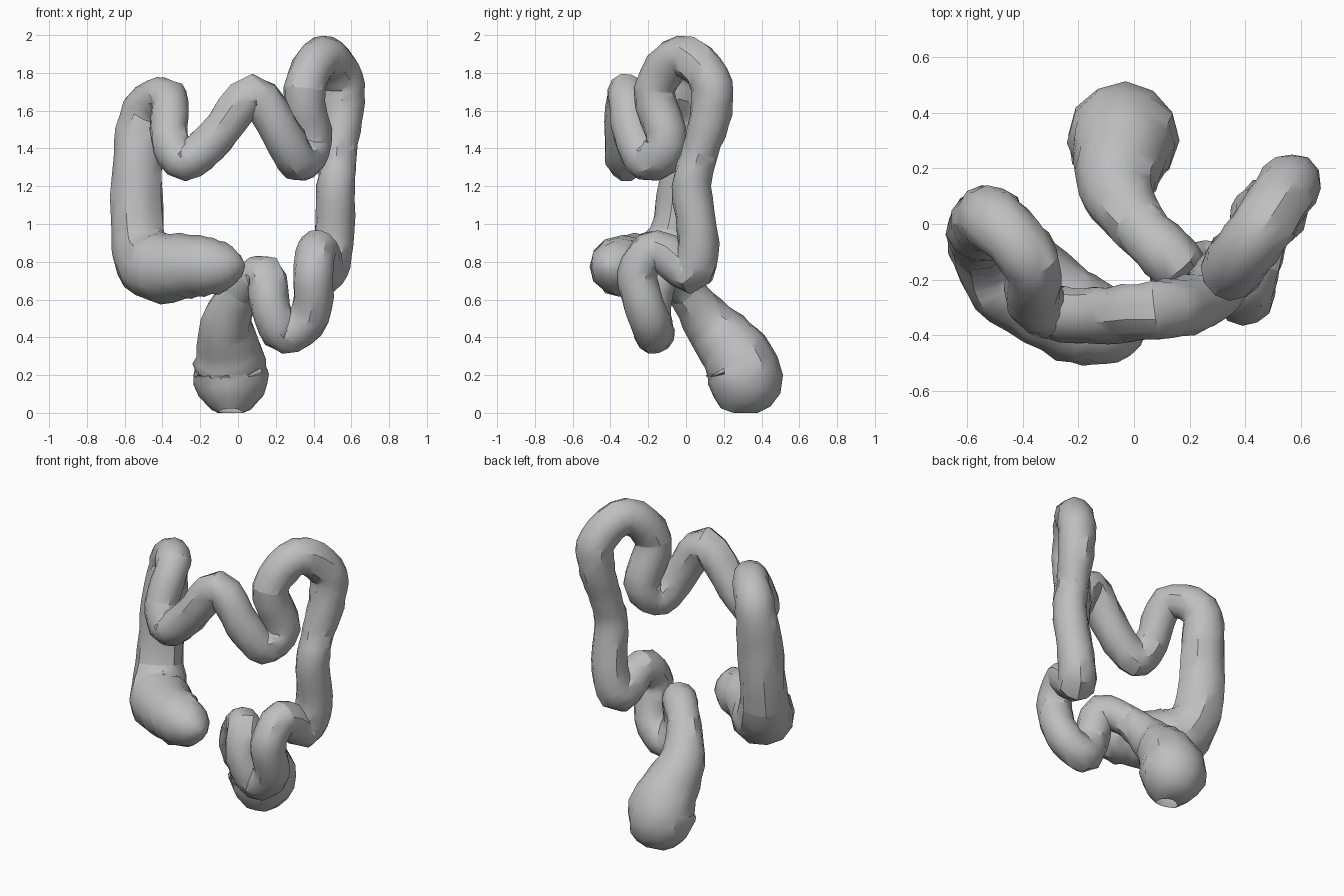
import bpy, bmesh, math, random
from mathutils import Vector

random.seed(4)
if "Cube" in bpy.data.objects:
    bpy.data.objects.remove(bpy.data.objects["Cube"], do_unlink=True)

SIDES, STEPS = 12, 4

mat = bpy.data.materials.new("soft grey")
mat.use_nodes = True
grey = (0.52, 0.52, 0.52, 1)
mat.diffuse_color = grey
mat.node_tree.nodes["Principled BSDF"].inputs["Base Color"].default_value = grey

# Each section: radius at its start and end, then a few centre line points
sections = {
    "blind_pouch": (.13, .185, [
        (.03, -.42, .78), (-.1, -.375, .775), (-.25, -.315, .78), (-.44, -.17, .78)]),
    "ascending_tube": (.145, .1, [
        (-.53, -.05, .94), (-.53, 0, 1.35), (-.5, .01, 1.6), (-.37, -.14, 1.67)]),
    "transverse_tube": (.1, .11, [
        (-.36, -.27, 1.45), (-.28, -.32, 1.33), (-.12, -.33, 1.46), (.08, -.31, 1.69),
        (.23, -.28, 1.48), (.32, -.2, 1.335), (.39, -.1, 1.43)]),
    "high_bend": (.11, .11, [
        (.35, -.165, 1.71), (.45, -.03, 1.89), (.55, .125, 1.77), (.555, .135, 1.6)]),
    "descending_tube": (.095, .115, [
        (.53, .075, 1.38), (.52, .03, 1.2), (.505, .065, .9), (.46, .02, .75)]),
    "folded_loop": (.105, .105, [
        (.42, -.15, .865), (.4, -.26, .73), (.385, -.2, .52), (.25, -.165, .415),
        (.175, -.19, .55), (.14, -.13, .73)]),
    "end_bulb": (.1, .24, [
        (.02, -.01, .65), (-.06, .12, .48), (-.05, .24, .34), (-.04, .31, .2),
        (-.04, .25, 0)]),
}


def blend(a, b, c, d, t):
    """Smooth curve between b and c."""
    return 0.5 * (2 * b + (c - a) * t + (2 * a - 5 * b + 4 * c - d) * t ** 2
                  + (3 * b - a - 3 * c + d) * t ** 3)


def rounding(distance, reach, least):
    """Radius factor that rounds off an end of the tube."""
    gap = max(0, 1 - distance / reach)
    return max(least, math.sqrt(1 - gap * gap))


# One smooth centre line through every section, so neighbours share a ring
knots = []
for r_start, r_end, path in sections.values():
    for i, p in enumerate(path):
        radius = r_start + (r_end - r_start) * i / (len(path) - 1)
        knots.append(Vector((*p, radius)))
top = len(knots) - 1
line = []
for i in range(top):
    around = [knots[max(0, min(top, i + k))] for k in (-1, 0, 1, 2)]
    line += [blend(*around, s / STEPS) for s in range(STEPS)]
line.append(knots[-1])
last = len(line) - 1
tip, outlet = line[0].to_3d(), line[-1].to_3d()

# Rings carried along the line without twisting, with a little lumpiness
rings = []
side = Vector((0, 0, 1))
for i, point in enumerate(line):
    p = point.to_3d()
    tangent = (line[min(i + 1, last)] - line[max(i - 1, 0)]).to_3d().normalized()
    side = (side - tangent * side.dot(tangent)).normalized()
    other = tangent.cross(side)
    radius = point.w * rounding((p - tip).length, .2, .15)
    radius *= rounding((p - outlet).length, .28, .28)
    ring = []
    for k in range(SIDES):
        a = math.tau * k / SIDES
        r = radius * random.uniform(.96, 1.06)
        v = p + (side * math.cos(a) + other * math.sin(a)) * r
        v.z = max(v.z, 0)
        ring.append(v)
    rings.append(ring)


def build_section(name, first, final):
    """Skin the rings of one section; the outlet of the bulb stays open."""
    bm = bmesh.new()
    loops = [[bm.verts.new(v) for v in ring] for ring in rings[first:final + 1]]
    for a, b in zip(loops, loops[1:]):
        for k in range(SIDES):
            n = (k + 1) % SIDES
            bm.faces.new((a[k], a[n], b[n], b[k]))
    if first == 0:
        bm.faces.new(loops[0][::-1])
    mesh = bpy.data.meshes.new(name)
    bm.to_mesh(mesh)
    bm.free()
    mesh.materials.append(mat)
    obj = bpy.data.objects.new(name, mesh)
    bpy.context.collection.objects.link(obj)
    bpy.ops.object.select_all(action="DESELECT")
    obj.select_set(True)
    bpy.context.view_layer.objects.active = obj
    bpy.ops.object.shade_smooth_by_angle(angle=math.radians(35))


start = 0
for name, (_, _, path) in sections.items():
    end = min(start + len(path) * STEPS, last)
    build_section(name, start, end)
    start = end
